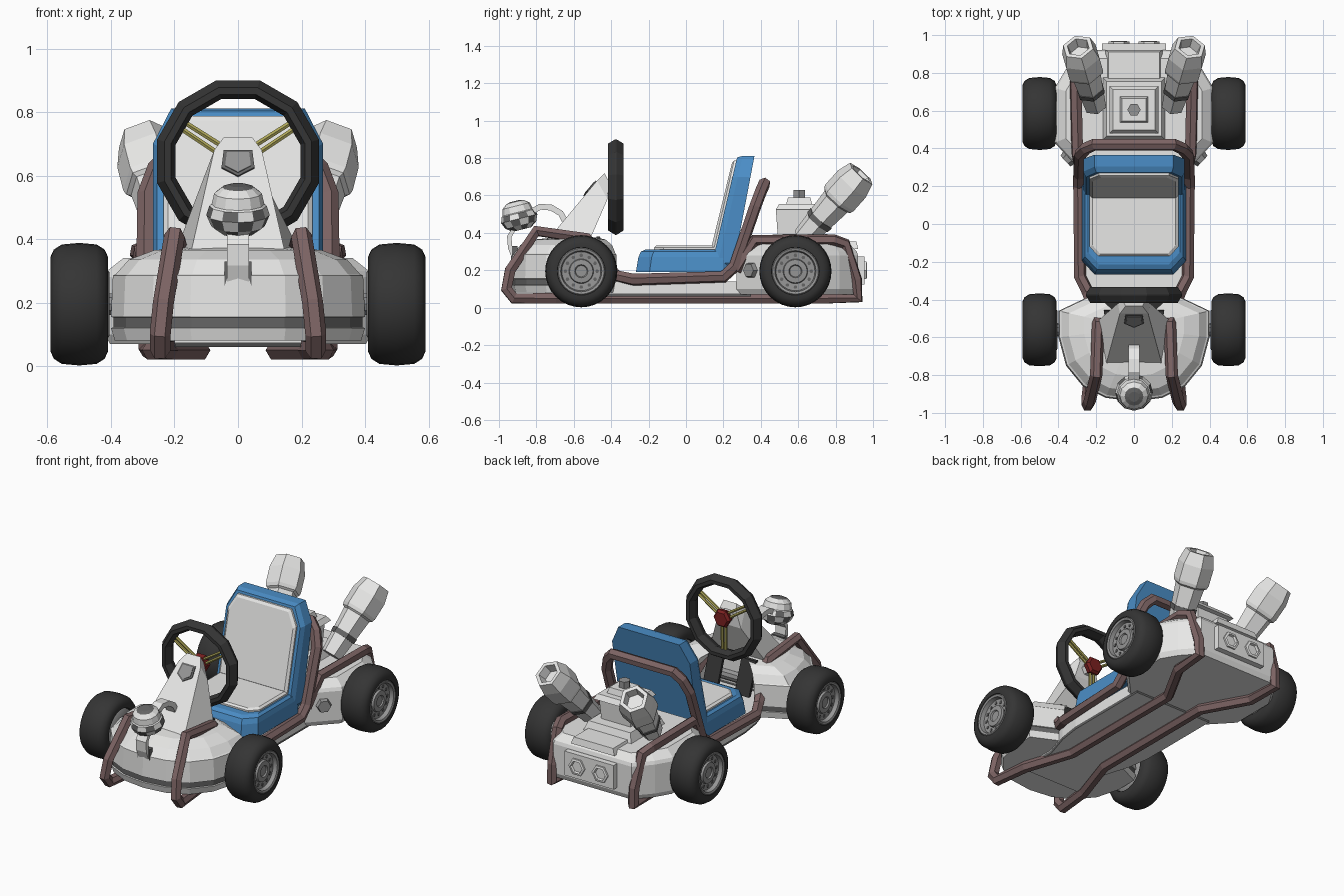
import bpy, bmesh, math
from mathutils import Vector, Matrix

cube = bpy.data.objects.get("Cube")
if cube:
    bpy.data.objects.remove(cube, do_unlink=True)


def material(name, r, g, b):
    m = bpy.data.materials.new(name)
    m.use_nodes = True
    m.diffuse_color = (r, g, b, 1)
    m.node_tree.nodes["Principled BSDF"].inputs["Base Color"].default_value = (r, g, b, 1)
    return m


GREY = material("light grey", .8, .8, .79)
TRIM = material("dark trim", .13, .13, .13)
RUBBER = material("black rubber", .035, .035, .035)
RIM = material("rim grey", .3, .3, .3)
BLUE = material("seat blue", .07, .27, .57)
BROWN = material("tube brown", .2, .125, .125)
YELLOW = material("spoke yellow", .42, .38, .1)
RED = material("hub red", .2, .015, .015)


def loft(name, rings, mats, colour=None, closed=False, smooth=False):
    """Skin a list of equal rings; colour(i, j) picks the material slot."""
    bm = bmesh.new()
    vs = [[bm.verts.new(p) for p in ring] for ring in rings]
    n, k = len(vs[0]), len(vs)
    for i in range(k if closed else k - 1):
        for j in range(n):
            a, b = vs[i], vs[(i + 1) % k]
            f = bm.faces.new((a[j], a[(j + 1) % n], b[(j + 1) % n], b[j]))
            f.material_index = colour(i, j) if colour else 0
    if not closed:
        bm.faces.new(vs[0])
        last = bm.faces.new(vs[-1])
        last.material_index = colour(k - 2, 0) if colour else 0
    bmesh.ops.recalc_face_normals(bm, faces=bm.faces)
    me = bpy.data.meshes.new(name)
    bm.to_mesh(me)
    bm.free()
    for m in (mats if isinstance(mats, tuple) else (mats,)):
        me.materials.append(m)
    if smooth:
        me.shade_smooth()
        me.set_sharp_from_angle(angle=math.radians(35))
    ob = bpy.data.objects.new(name, me)
    bpy.context.scene.collection.objects.link(ob)


def lathe(name, profile, sides, mats, at, axis, phase=0.0, **kw):
    """Turn (height, radius) pairs around an axis."""
    M = Matrix.Translation(at) @ Vector(axis).to_track_quat('Z', 'Y').to_matrix().to_4x4()
    ang = [2 * math.pi * (j + phase) / sides for j in range(sides)]
    rings = [[M @ Vector((r * math.cos(a), r * math.sin(a), h)) for a in ang] for h, r in profile]
    loft(name, rings, mats, **kw)


def rod(name, a, b, r, mat, sides=6):
    d = Vector(b) - Vector(a)
    lathe(name, [(0, r), (d.length, r)], sides, mat, a, d)


def box(name, at, size, mat, taper=1.0):
    x, y, z = at
    sx, sy, sz = (s / 2 for s in size)
    corners = ((-1, -1), (1, -1), (1, 1), (-1, 1))
    loft(name, [[(x + u * sx * t, y + v * sy * t, z + h * sz) for u, v in corners]
                for h, t in ((-1, 1), (1, taper))], mat)


def mirror_outline(half):
    return half + [(-x, y) for x, y in reversed(half) if x]


def shell(name, half, levels, cy, mats, **kw):
    """Stack scaled copies of a plan outline: levels are (z, scale)."""
    plan = mirror_outline(half)
    loft(name, [[(x * s, cy + (y - cy) * s, z) for x, y in plan] for z, s in levels], mats, **kw)


def tube(name, pts, r=.033):
    cu = bpy.data.curves.new(name, 'CURVE')
    cu.dimensions = '3D'
    cu.bevel_depth, cu.bevel_resolution, cu.use_fill_caps = r, 1, True
    sp = cu.splines.new('POLY')
    sp.points.add(len(pts) - 1)
    for p, co in zip(sp.points, pts):
        p.co = (*co, 1)
    sp.use_smooth = False
    cu.materials.append(BROWN)
    bpy.context.scene.collection.objects.link(bpy.data.objects.new(name, cu))


def strip(name, path, w, t, mat):
    """Flat ribbon following a path in the centre plane."""
    rings = []
    for i, p in enumerate(path):
        d = Vector(path[min(i + 1, len(path) - 1)]) - Vector(path[max(i - 1, 0)])
        n = Vector((-d.y, d.x)).normalized() * t
        rings.append([(sx * w, p[0] + s * n.x, p[1] + s * n.y)
                      for sx, s in ((-1, -1), (1, -1), (1, 1), (-1, 1))])
    loft(name, rings, mat)


# Hull: nose, floor pan and rear body
nose = [(0, -.94), (.15, -.92), (.27, -.86), (.36, -.75), (.4, -.6), (.4, -.46), (.21, -.37), (.19, -.55)]
shell("nose_body", nose, [(.08, .97), (.12, 1), (.122, .98), (.153, .98), (.155, 1.0), (.285, .985),
                          (.29, .96), (.335, .86), (.365, .66), (.375, .4)], -.55,
      (GREY, TRIM), colour=lambda i, j: int(i == 2))
shell("floor_pan", [(.2, -.75), (.2, -.5), (.25, -.34), (.27, -.2), (.27, .35)],
      [(.06, .99), (.075, 1), (.14, 1)], 0, (GREY, TRIM), colour=lambda i, j: int(i == 0))
rear = [(.27, .27), (.42, .43), (.42, .72), (.36, .82), (.27, .92)]
shell("rear_body", rear, [(.07, .96), (.1, 1), (.28, 1), (.3, .98), (.34, .86)], .6, GREY)

# Rear panel, hex bolts and engine
box("rear_panel", (0, .92, .2), (.34, .07, .15), GREY)
box("rear_step", (0, .83, .335), (.3, .18, .04), GREY, .9)
hexbolt = [(0, .055), (.015, .055), (.018, .04), (.005, .035)]
for s in (-1, 1):
    lathe("rear_bolt", hexbolt, 6, GREY, (.08 * s, .95, .2), (0, 1, 0))
    lathe("side_bolt", [(0, .045), (.025, .038)], 6, RIM, (.345 * s, .35, .2), (s, -.94, 0))
box("engine_base", (0, .61, .36), (.34, .34, .07), GREY, .85)
box("engine_block", (0, .59, .46), (.2, .2, .14), GREY, 1.1)
box("engine_head", (0, .605, .54), (.26, .25, .03), GREY, .85)
box("engine_cap", (0, .605, .57), (.15, .14, .04), GREY, .85)
lathe("engine_knob", [(0, .035), (.04, .035)], 6, RIM, (0, .605, .59), (0, 0, 1))

# Exhausts
aim = Vector((.09, .31, .345))
pipe = [(0, .062), (.27, .086), (.28, .1), (.3, .106), (.4, .106), (.475, .085), (.475, .062), (.42, .052)]
for s in (-1, 1):
    base, way = Vector((.205 * s, .625, .37)), Vector((aim.x * s, aim.y, aim.z))
    lathe("exhaust", pipe, 6, GREY, base, way, phase=.5)
    lathe("exhaust_collar", [(0, .078), (.03, .08)], 6, TRIM, base + way * .25, way, phase=.5)

# Wheels and axles
tyre = [(-.09, .125), (-.09, .15), (-.08, .172), (-.055, .188), (0, .193), (.055, .188),
        (.08, .172), (.09, .15), (.09, .128), (.07, .118), (-.07, .118)]
rim = [(-.095, .1), (-.08, .122), (.085, .128), (.09, .122), (.086, .11), (.062, .104), (.058, .066),
       (.07, .062), (.072, .035), (.064, .03)]
for y in (-.56, .585):
    rod("axle", (-.45, y, .195), (.45, y, .195), .035, RIM, 10)
    for s in (-1, 1):
        at = Vector((.5 * s, y, .195))
        lathe("tyre", tyre, 32, RUBBER, at, (s, 0, 0), smooth=True, closed=True)
        lathe("wheel_rim", rim, 32, RIM, at, (s, 0, 0), smooth=True)
        for k in range(12):
            a = k * math.pi / 6
            p = at + Vector((.055 * s, .085 * math.cos(a), .085 * math.sin(a)))
            rod("rim_hole", p, p + Vector((.009 * s, 0, 0)), .01, TRIM)

# Tubular frame: front hoops run into the roll bar behind the seat
half_bar = [(.12, .2, .05), (.12, -.4, .05), (.22, -.7, .05), (.245, -.92, .05), (.245, -.96, .1),
            (.235, -.94, .2), (.2, -.8, .41), (.19, -.53, .37), (.24, -.37, .17), (.285, -.28, .15),
            (.29, .2, .165), (.29, .26, .22), (.285, .37, .54), (.255, .4, .62), (.21, .42, .665)]
tube("main_frame", half_bar + [(-x, y, z) for x, y, z in reversed(half_bar)])
for s in (-1, 1):
    tube("rear_hoop", [(s * x, y, z) for x, y, z in
                       [(.12, .15, .05), (.12, .45, .05), (.27, .72, .05), (.28, .92, .05), (.28, .91, .15),
                        (.29, .85, .34), (.31, .79, .36), (.3, .37, .36), (.28, .27, .2)]])

# Seat: blue shell with pale cushions
shell("seat_base", [(.2, -.25), (.265, -.18), (.265, .2), (.24, .24)],
      [(.19, 1.04), (.27, 1.01), (.3, .98), (.312, .92)], .2, BLUE)
back = mirror_outline([(.24, .2), (.268, .24), (.268, .7), (.21, .812)])
lean_front = lambda z: .16 + (z - .32) * .23
loft("seat_back", [[(x * .95, lean_front(z), .5 + (z - .5) * .97) for x, z in back],
                   [(x, lean_front(z) + .03, z) for x, z in back],
                   [(x, .25 + (z - .2) * .19, z) for x, z in back]], BLUE)
shell("seat_cushion", [(.19, -.17), (.235, -.12), (.235, .18)], [(.3, 1), (.322, 1), (.332, .94)], .02, GREY)
pad = mirror_outline([(.235, .32), (.235, .7), (.185, .788)])
loft("back_cushion", [[(x * k, lean_front(z) + d, .55 + (z - .55) * k) for x, z in pad]
                      for d, k in ((.03, 1), (-.01, 1), (-.022, .94))], GREY)

# Steering column with shield badge
loft("steering_column", [
    [(-.15, -.75, .35), (.15, -.75, .35), (.2, -.52, .35), (-.2, -.52, .35)],
    [(-.075, -.475, .68), (.075, -.475, .68), (.085, -.42, .58), (-.085, -.42, .58)],
    [(-.045, -.435, .72), (.045, -.435, .72), (.055, -.415, .68), (-.055, -.415, .68)]], GREY)
up, out = Vector((0, .275, .33)).normalized(), Vector((0, -.33, .275)).normalized()
shield = mirror_outline([(.045, .05), (.052, -.02), (0, -.055)])
for name, k, h, m in (("shield_frame", 1, .006, TRIM), ("shield_face", .78, .009, RIM)):
    c = Vector((0, -.51, .638))
    loft(name, [[c + Vector((x * k, 0, 0)) + up * (v * k) + out * d for x, v in shield]
                for d in (-.01, h)], m)

# Steering wheel
hub = Vector((0, -.375, .645))
ring = [(-.042, .218), (-.042, .24), (-.004, .264), (.004, .264), (.042, .24), (.042, .218),
        (.004, .203), (-.004, .203)]
lathe("steering_wheel", ring, 12, RUBBER, hub, (0, 1, 0), phase=.5, closed=True)
lathe("wheel_hub", [(-.01, .05), (.02, .058), (.035, .045)], 6, RED, hub, (0, 1, 0))
rod("steering_shaft", (0, -.43, .645), hub, .04, GREY)
for deg in (33, 147, 270):
    d = Vector((math.cos(math.radians(deg)), 0, math.sin(math.radians(deg))))
    side = Vector((-d.z, 0, d.x)) * .014
    for s in (-1, 1):
        rod("spoke", hub + side * s, hub + d * .215 + side * s * .8, .009, YELLOW)

# Pedals
for s in (-1, 1):
    x = .11 * s
    loft("pedal", [[(x - .05, y, z), (x + .05, y, z), (x + .05, y + .02, z), (x - .05, y + .02, z)]
                   for y, z in ((-.41, .18), (-.48, .38))], RUBBER)

# Nose lamp: domed cap with a chequered skirt on curved brackets
cap = [(-.095, .05), (-.07, .085), (-.035, .1), (-.005, .09), (.0, .083), (.035, .075), (.055, .05), (.062, .028)]
lathe("nose_lamp", cap, 12, (GREY, TRIM), (0, -.9, .51), (0, -.25, 1),
      colour=lambda i, j: int((i < 3 and (i + j) % 2 == 0) or i == 6))
strip("lower_bracket", [(-.88, .44), (-.92, .42), (-.945, .38), (-.94, .32), (-.915, .26)], .035, .012, GREY)
strip("upper_bracket", [(-.83, .51), (-.78, .54), (-.72, .535), (-.67, .505), (-.645, .46)], .03, .016, GREY)
box("bracket_foot", (0, -.915, .29), (.085, .03, .08), TRIM)
